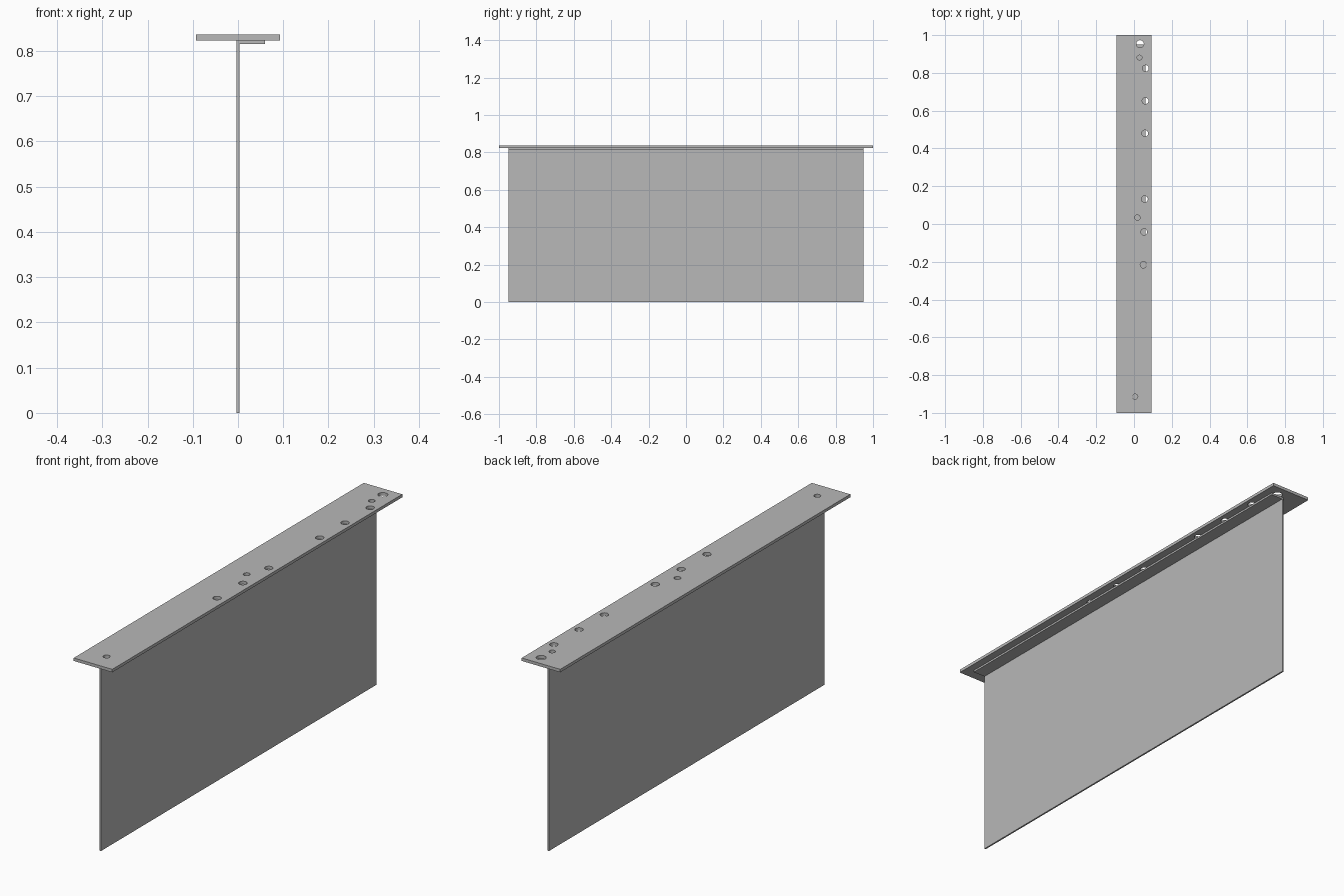
import bpy, bmesh
from mathutils import Matrix

default = bpy.data.objects.get("Cube")
if default:
    bpy.data.objects.remove(default, do_unlink=True)

grey = bpy.data.materials.new("plain grey")
grey.use_nodes = True
colour = (0.48, 0.48, 0.48, 1)
grey.diffuse_color = colour
grey.node_tree.nodes["Principled BSDF"].inputs["Base Color"].default_value = colour

PLATE_BOTTOM, PLATE_TOP = 0.823, 0.836


def make_object(name, bm):
    bmesh.ops.recalc_face_normals(bm, faces=bm.faces)
    mesh = bpy.data.meshes.new(name)
    bm.to_mesh(mesh)
    bm.free()
    mesh.materials.append(grey)
    obj = bpy.data.objects.new(name, mesh)
    bpy.context.collection.objects.link(obj)
    return obj


def extrude_profile(name, profile, half_length):
    """Extrude an x-z outline along y."""
    bm = bmesh.new()
    face = bm.faces.new([bm.verts.new((x, -half_length, z)) for x, z in profile])
    grown = bmesh.ops.extrude_face_region(bm, geom=[face])["geom"]
    verts = [v for v in grown if isinstance(v, bmesh.types.BMVert)]
    bmesh.ops.translate(bm, verts=verts, vec=(0, 2 * half_length, 0))
    return make_object(name, bm)


# Hanging sheet with its top edge folded over into a mounting flange
extrude_profile("folded_panel", [
    (-0.0035, 0), (0.0035, 0), (0.0035, 0.815), (0.06, 0.815),
    (0.06, PLATE_BOTTOM), (-0.0035, PLATE_BOTTOM)], 0.95)

# Flat top plate
plate = extrude_profile("top_plate", [
    (-0.093, PLATE_BOTTOM), (0.093, PLATE_BOTTOM),
    (0.093, PLATE_TOP), (-0.093, PLATE_TOP)], 1.0)

# Drilled holes: x, y, radius
holes = [
    (0.032, 0.953, 0.020), (0.029, 0.881, 0.013),
    (0.061, 0.824, 0.017), (0.060, 0.652, 0.017), (0.058, 0.480, 0.017),
    (0.056, 0.132, 0.017), (0.018, 0.034, 0.014), (0.053, -0.042, 0.017),
    (0.050, -0.216, 0.017), (0.006, -0.914, 0.014)]
bm = bmesh.new()
for x, y, r in holes:
    bmesh.ops.create_cone(bm, cap_ends=True, segments=32, radius1=r, radius2=r,
                          depth=0.1, matrix=Matrix.Translation((x, y, PLATE_TOP)))
drill = make_object("hole_cutter", bm)
drill.hide_render = True

cut = plate.modifiers.new("holes", 'BOOLEAN')
cut.operation = 'DIFFERENCE'
cut.solver = 'EXACT'
cut.object = drill
bpy.ops.object.select_all(action='DESELECT')
plate.select_set(True)
bpy.context.view_layer.objects.active = plate
bpy.ops.object.modifier_apply(modifier=cut.name)
bpy.data.objects.remove(drill, do_unlink=True)

# Smooth hole walls, crisp plate edges
bpy.ops.object.shade_smooth_by_angle()
